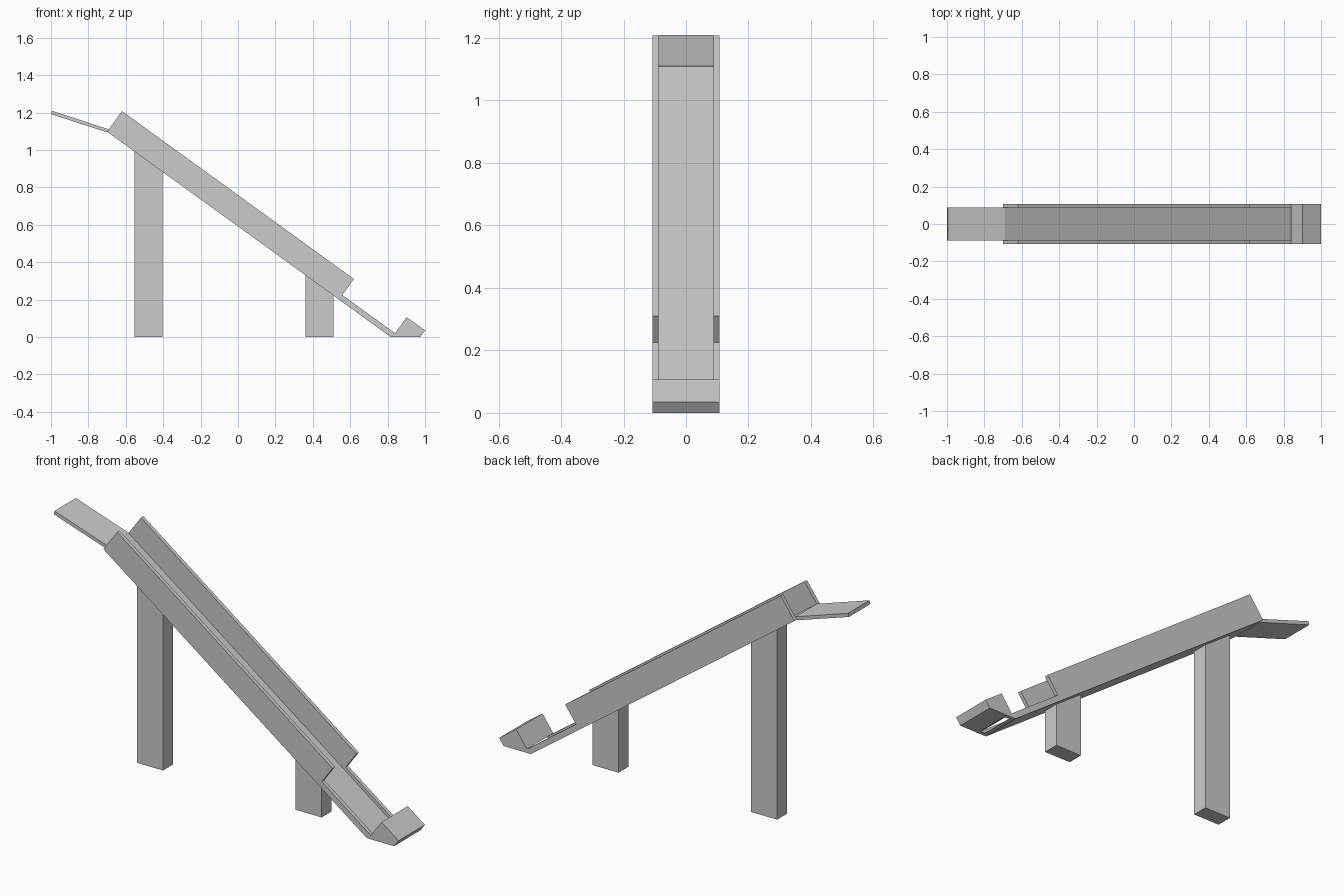
import bpy
import math

if "Cube" in bpy.data.objects:
    bpy.data.objects.remove(bpy.data.objects["Cube"])

ANGLE = math.atan(0.7238)
C, S = math.cos(ANGLE), math.sin(ANGLE)
X0, Z0 = -0.70, 1.098          # top end of the chute underside


def slope(s, t):
    """Point s along the chute and t above its underside."""
    return (X0 + C * s + S * t, Z0 - S * s + C * t)


def ground(t):
    """Where the line at height t over the underside meets z = 0."""
    return slope((Z0 + C * t) / S, t)


def under(x):
    """Height of the chute underside at x."""
    return Z0 - (x - X0) * S / C


def prism(name, profile, y0, y1):
    """Extrude an x-z profile from y0 to y1."""
    n = len(profile)
    verts = [(x, y, z) for y in (y0, y1) for x, z in profile]
    faces = [tuple(range(n)), tuple(range(2 * n - 1, n - 1, -1))]
    faces += [(i, i + n, (i + 1) % n + n, (i + 1) % n) for i in range(n)]
    # profiles run clockwise seen from the front, so flip the winding
    faces = [f[::-1] for f in faces]
    mesh = bpy.data.meshes.new(name)
    mesh.from_pydata(verts, [], faces)
    ob = bpy.data.objects.new(name, mesh)
    bpy.context.collection.objects.link(ob)
    return ob


W, INNER = 0.108, 0.088
WALL, RAIL, FLOOR = 0.136, 0.03, 0.014
WALL_END, STOP_START, STOP_END = 1.531, 1.879, 2.0

# side walls, dropping to low rails at the bottom end
side = [slope(0, 0), slope(0, WALL), slope(WALL_END, WALL),
        slope(WALL_END, RAIL), ground(RAIL), ground(0)]
prism("front_side_wall", side, -W, -INNER)
prism("back_side_wall", side, INNER, W)

# recessed chute floor
prism("chute_floor", [slope(0, 0), slope(0, FLOOR), ground(FLOOR), ground(0)],
      -INNER, INNER)

# end stop, cut flat on the ground
end_t = (STOP_END * S - Z0) / C
prism("end_stop", [slope(STOP_START, RAIL), slope(STOP_START, WALL),
                   slope(STOP_END, WALL), slope(STOP_END, end_t), ground(RAIL)],
      -W, W)

# upper entry plate
prism("entry_plate", [(-1.0, 1.192), (-0.995, 1.21), (-0.69, 1.11), (-0.698, 1.094)],
      -INNER, INNER)

# two support legs
for name, xa, xb in (("tall_leg", -0.553, -0.403), ("short_leg", 0.36, 0.51)):
    prism(name, [(xa, 0), (xa, under(xa) + 0.004), (xb, under(xb) + 0.004), (xb, 0)],
          -0.041, 0.041)
